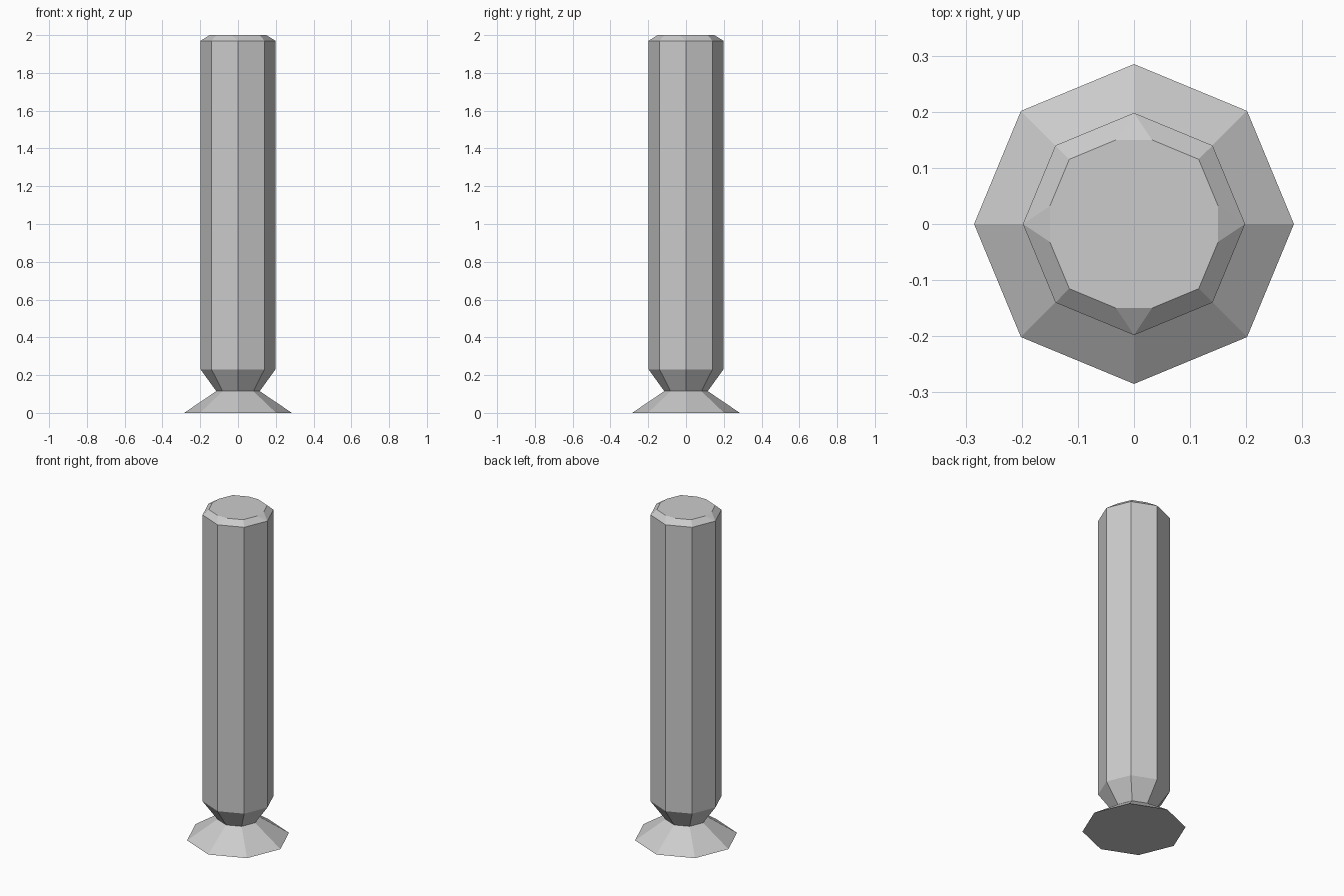
import bpy
import bmesh
from math import sin, cos, pi

cube = bpy.data.objects.get("Cube")
if cube:
    bpy.data.objects.remove(cube, do_unlink=True)

# Single grey finish
grey = bpy.data.materials.new("plain grey")
grey.use_nodes = True
colour = (0.6, 0.6, 0.6, 1)
grey.diffuse_color = colour
grey.node_tree.nodes["Principled BSDF"].inputs["Base Color"].default_value = colour

SIDES = 8


def ring(bm, radius, z):
    return [bm.verts.new((radius * cos(2 * pi * i / SIDES),
                          radius * sin(2 * pi * i / SIDES), z))
            for i in range(SIDES)]


def bridge(bm, low, high):
    for i in range(SIDES):
        j = (i + 1) % SIDES
        bm.faces.new((low[i], low[j], high[j], high[i]))


def finish(bm, name):
    bmesh.ops.recalc_face_normals(bm, faces=bm.faces)
    mesh = bpy.data.meshes.new(name)
    bm.to_mesh(mesh)
    bm.free()
    mesh.materials.append(grey)
    bpy.context.collection.objects.link(bpy.data.objects.new(name, mesh))


# Flared foot, waist and straight shaft
bm = bmesh.new()
profile = [(0.285, 0), (0.115, 0.115), (0.198, 0.23), (0.198, 1.97)]
rings = [ring(bm, r, z) for r, z in profile]
for low, high in zip(rings, rings[1:]):
    bridge(bm, low, high)
bm.faces.new(rings[0])

# Chamfered cap: axis corners are split in two, diagonal corners stay single
rim = rings[-1]
cap = []
for i in range(SIDES):
    a = 2 * pi * i / SIDES
    if i % 2:
        spots = [(0.163 * cos(a), 0.163 * sin(a))]
    else:
        spots = [(0.15 * cos(a) - s * sin(a), 0.15 * sin(a) + s * cos(a))
                 for s in (-0.032, 0.032)]
    cap.append([bm.verts.new((x, y, 2)) for x, y in spots])
for i in range(SIDES):
    j = (i + 1) % SIDES
    bm.faces.new((rim[i], rim[j], cap[j][0], cap[i][-1]))
    if len(cap[i]) == 2:
        bm.faces.new((rim[i], cap[i][1], cap[i][0]))
bm.faces.new([v for group in cap for v in group])
finish(bm, "octagonal_post")
